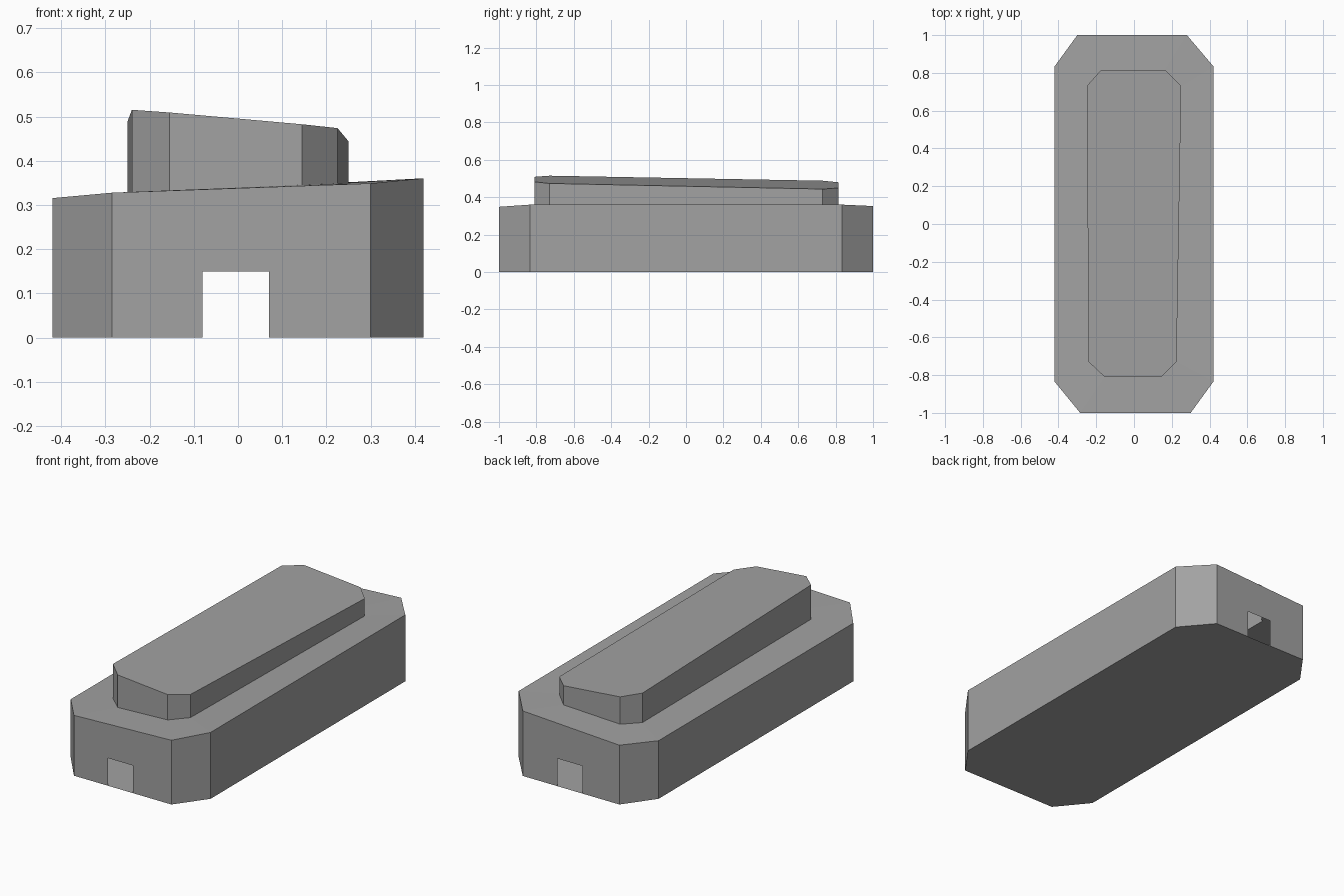
import bpy
import bmesh

default_cube = bpy.data.objects.get("Cube")
if default_cube:
    bpy.data.objects.remove(default_cube, do_unlink=True)

# One plain grey for everything
GREY = (0.36, 0.36, 0.36, 1.0)
grey = bpy.data.materials.new("plain grey")
grey.use_nodes = True
grey.diffuse_color = GREY
grey.node_tree.nodes["Principled BSDF"].inputs["Base Color"].default_value = GREY

# Chamfered outlines, counter-clockwise from the front edge
BASE = [(-.285, -1), (.3, -1), (.42, -.835), (.42, .835),
        (.28, 1), (-.3, 1), (-.42, .835), (-.42, -.835)]
CABIN = [(-.155, -.81), (.145, -.81), (.225, -.73), (.25, .73),
         (.165, .815), (-.175, .815), (-.25, .73), (-.24, -.73)]
DOOR_LEFT, DOOR_RIGHT, DOOR_TOP = -.08, .07, .15
FRONT_EDGE, BACK_EDGE = 0, 4


def deck_height(x, y):
    # The deck tilts up towards +x, a little less along the front edge
    slope = .036 if y < -.9 else .0535
    return .338 + slope * x


def deck_inner_height(x, y):
    return .339 + .042 * x


def roof_height(x, y):
    return .48 - .089 * x - .019 * y


def ring(bm, outline, height):
    return [bm.verts.new((x, y, height(x, y))) for x, y in outline]


def band(bm, lower, upper, skip=()):
    count = len(lower)
    for i in range(count):
        if i not in skip:
            j = (i + 1) % count
            bm.faces.new((lower[i], lower[j], upper[j], upper[i]))


def wall_with_doorway(bm, lower, upper, i):
    y = lower[i].co.y
    notch = [(DOOR_LEFT, 0), (DOOR_LEFT, DOOR_TOP),
             (DOOR_RIGHT, DOOR_TOP), (DOOR_RIGHT, 0)]
    if y > 0:
        notch.reverse()
    door = [bm.verts.new((x, y, z)) for x, z in notch]
    bm.faces.new([lower[i], *door, lower[i + 1], upper[i + 1], upper[i]])


def finish(bm, name):
    mesh = bpy.data.meshes.new(name)
    bm.to_mesh(mesh)
    bm.free()
    mesh.materials.append(grey)
    obj = bpy.data.objects.new(name, mesh)
    bpy.context.collection.objects.link(obj)


# Hollow base: floor, walls with a doorway at each end, deck around the cabin
bm = bmesh.new()
ground = ring(bm, BASE, lambda x, y: 0)
rim = ring(bm, BASE, deck_height)
opening = ring(bm, CABIN, deck_inner_height)
bm.faces.new(ground[::-1])
band(bm, ground, rim, skip=(FRONT_EDGE, BACK_EDGE))
for end in (FRONT_EDGE, BACK_EDGE):
    wall_with_doorway(bm, ground, rim, end)
band(bm, rim, opening)
finish(bm, "hollow_base")

# Upper cabin, open below, with a sloping roof
bm = bmesh.new()
foot = ring(bm, CABIN, deck_inner_height)
roof = ring(bm, CABIN, roof_height)
band(bm, foot, roof)
bm.faces.new(roof)
finish(bm, "upper_cabin")
